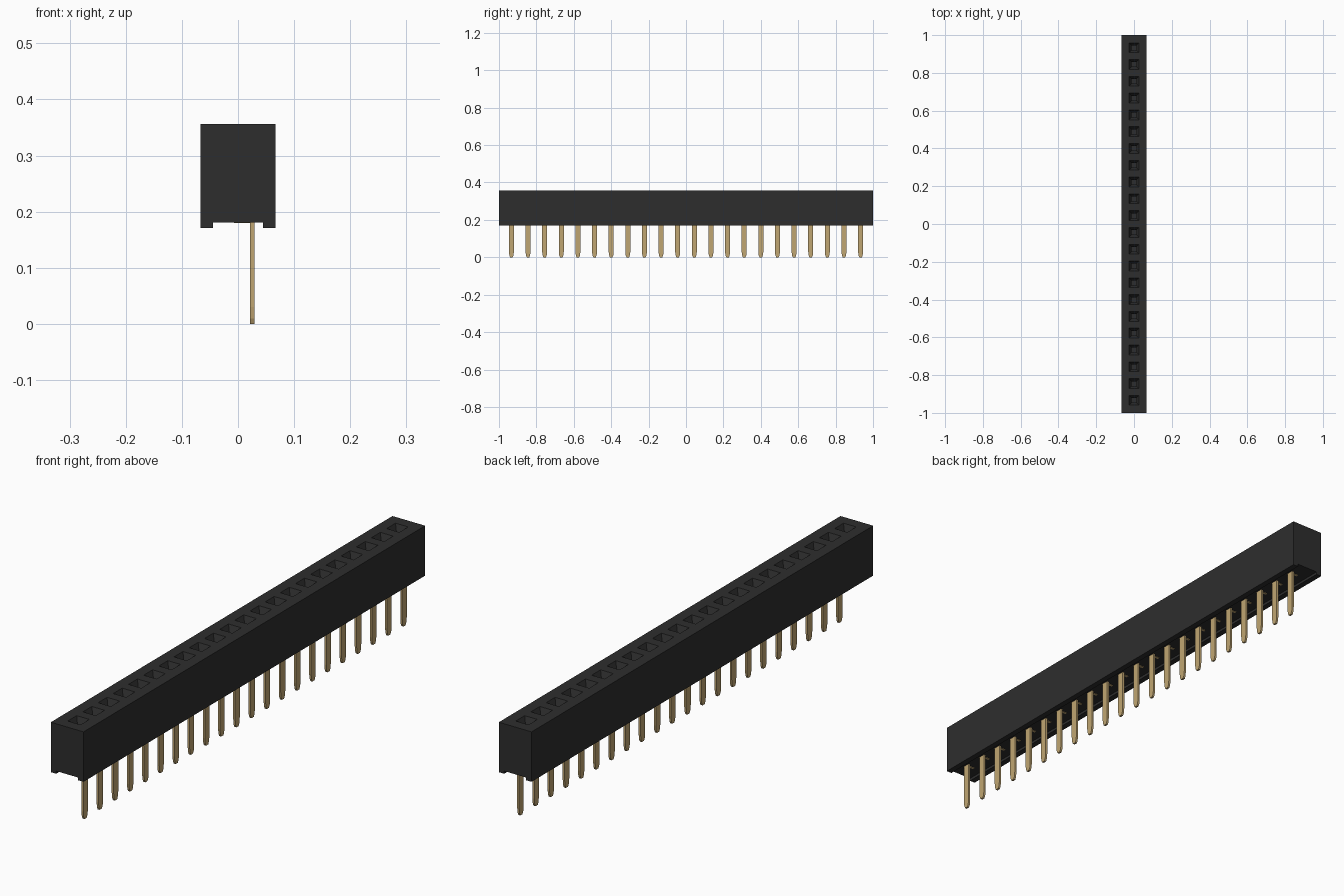
import bpy
import bmesh
from mathutils import Vector

if "Cube" in bpy.data.objects:
    bpy.data.objects.remove(bpy.data.objects["Cube"], do_unlink=True)

COUNT = 22
PITCH = 0.0889
PIN_X = 0.025
HALF_W, TOP, BOTTOM, CEILING = 0.067, 0.356, 0.171, 0.181
CENTRES = [(i - (COUNT - 1) / 2) * PITCH for i in range(COUNT)]


def material(name, rgb):
    m = bpy.data.materials.new(name)
    m.use_nodes = True
    m.diffuse_color = (*rgb, 1)
    bsdf = next(n for n in m.node_tree.nodes if n.type == 'BSDF_PRINCIPLED')
    bsdf.inputs["Base Color"].default_value = (*rgb, 1)
    return m


def finish(bm, name, mat):
    bmesh.ops.recalc_face_normals(bm, faces=bm.faces[:])
    mesh = bpy.data.meshes.new(name)
    bm.to_mesh(mesh)
    bm.free()
    mesh.materials.append(mat)
    obj = bpy.data.objects.new(name, mesh)
    bpy.context.collection.objects.link(obj)
    return obj


black = material("black plastic", (0.027, 0.027, 0.027))
gold = material("gold metal", (0.53, 0.38, 0.17))

# Housing: channelled profile swept along y, one section per socket
profile = [(-HALF_W, BOTTOM), (-0.045, BOTTOM), (-0.045, CEILING), (0.045, CEILING),
           (0.045, BOTTOM), (HALF_W, BOTTOM), (HALF_W, TOP), (-HALF_W, TOP)]
stations = [-1.0] + [y - PITCH / 2 for y in CENTRES]
stations += [CENTRES[-1] + PITCH / 2, 1.0]
bm = bmesh.new()
rings = [[bm.verts.new((x, y, z)) for x, z in profile] for y in stations]
sockets = []
n = len(profile)
for s, (a, b) in enumerate(zip(rings, rings[1:])):
    for i in range(n):
        j = (i + 1) % n
        face = bm.faces.new((a[i], a[j], b[j], b[i]))
        if i == 6 and 1 <= s <= COUNT:
            sockets.append(face)
bm.faces.new(rings[0])
bm.faces.new(rings[-1])
bmesh.ops.recalc_face_normals(bm, faces=bm.faces[:])

# Sockets: square mouth, sloped lead-in, narrow shaft and floor
for half, z in ((0.026, TOP), (0.012, TOP - 0.03), (0.012, 0.2)):
    bmesh.ops.inset_individual(bm, faces=sockets, thickness=0.002)
    for face in sockets:
        c = face.calc_center_median()
        for v in face.verts:
            v.co = Vector((half if v.co.x > c.x else -half,
                           c.y + (half if v.co.y > c.y else -half), z))
finish(bm, "housing", black)

# Pins: flat blades with narrowed tips
blade = [(-0.0065, 0.0), (0.0065, 0.0), (0.011, 0.01), (0.0135, 0.03),
         (0.0135, 0.19), (-0.0135, 0.19), (-0.0135, 0.03), (-0.011, 0.01)]
for k, y in enumerate(CENTRES, 1):
    bm = bmesh.new()
    face = bm.faces.new([bm.verts.new((PIN_X - 0.004, y + dy, z)) for dy, z in blade])
    ext = bmesh.ops.extrude_face_region(bm, geom=[face])
    moved = [g for g in ext["geom"] if isinstance(g, bmesh.types.BMVert)]
    bmesh.ops.translate(bm, verts=moved, vec=(0.008, 0, 0))
    finish(bm, f"pin_{k:02d}", gold)

# Contact feet: thin strips joining each pin to its socket
bm = bmesh.new()
for y in CENTRES:
    cube = bmesh.ops.create_cube(bm, size=1)["verts"]
    bmesh.ops.scale(bm, verts=cube, vec=(0.03, 0.01, 0.002))
    bmesh.ops.translate(bm, verts=cube, vec=(0.008, y, CEILING - 0.0005))
finish(bm, "contact_feet", gold)
